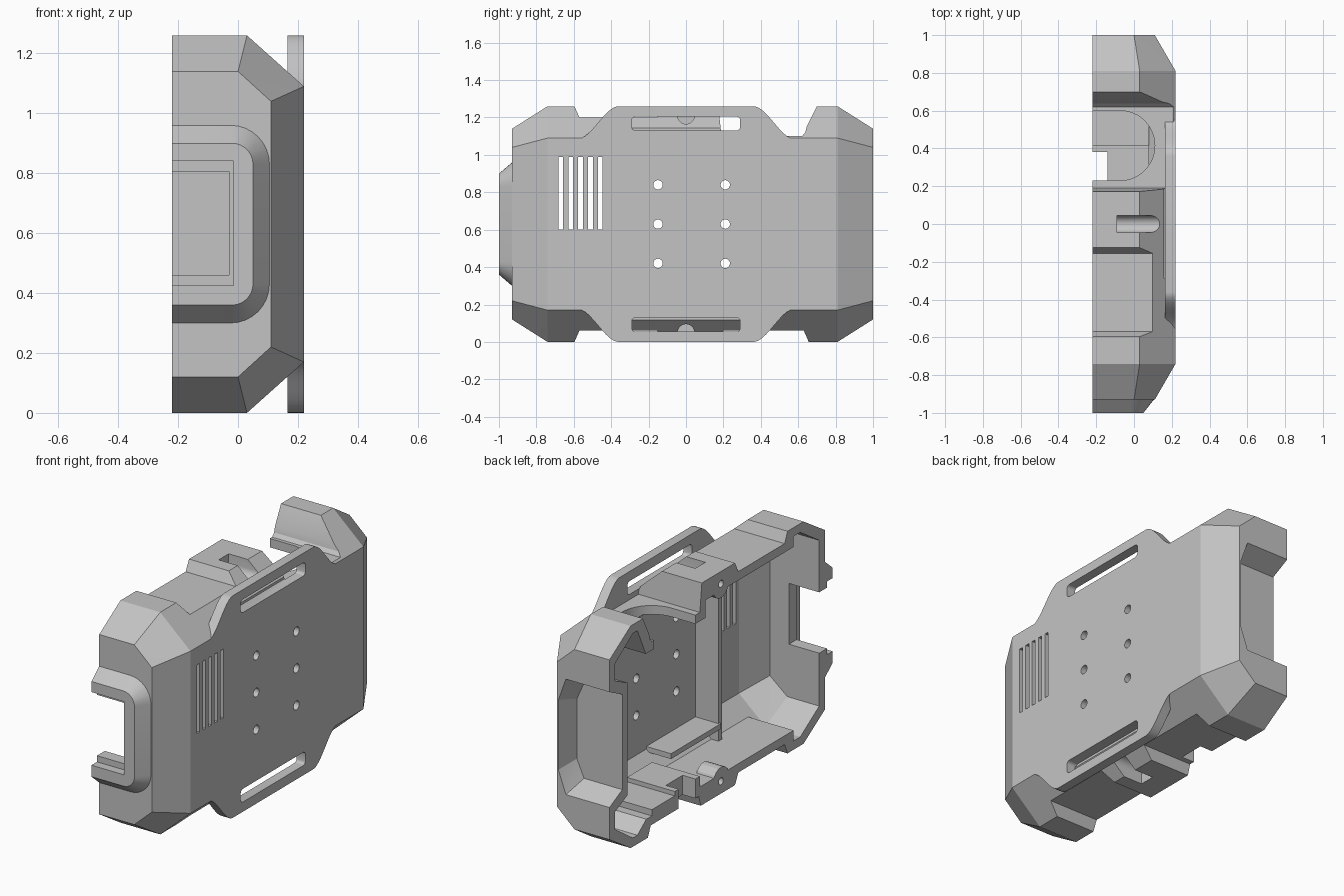
import bpy, bmesh, math
from mathutils import Vector

cube = bpy.data.objects.get("Cube")
if cube:
    bpy.data.objects.remove(cube, do_unlink=True)

grey = bpy.data.materials.new("matte_grey")
grey.use_nodes = True
grey.diffuse_color = (0.55, 0.55, 0.55, 1)
grey.node_tree.nodes["Principled BSDF"].inputs["Base Color"].default_value = (0.55, 0.55, 0.55, 1)

H = 1.26          # full height
OPEN = -0.4       # overshoot past the open side, trimmed at the end


def finish(name, bm):
    bmesh.ops.recalc_face_normals(bm, faces=bm.faces[:])
    mesh = bpy.data.meshes.new(name)
    bm.to_mesh(mesh)
    bm.free()
    mesh.materials.append(grey)
    obj = bpy.data.objects.new(name, mesh)
    bpy.context.scene.collection.objects.link(obj)
    return obj


def prism(name, pts, axis, a, b):
    """Extrude a 2D outline along an axis from a to b."""
    clean = []
    for p in pts:
        if not clean or (Vector(p) - Vector(clean[-1])).length > 1e-4:
            clean.append(p)
    if (Vector(clean[0]) - Vector(clean[-1])).length < 1e-4:
        clean.pop()
    place = {"x": lambda p: (a, p[0], p[1]),
             "y": lambda p: (p[0], a, p[1]),
             "z": lambda p: (p[0], p[1], a)}[axis]
    bm = bmesh.new()
    face = bm.faces.new([bm.verts.new(place(p)) for p in clean])
    out = bmesh.ops.extrude_face_region(bm, geom=[face])
    shift = Vector([(b - a) if k == axis else 0 for k in "xyz"])
    moved = [g for g in out["geom"] if isinstance(g, bmesh.types.BMVert)]
    bmesh.ops.translate(bm, verts=moved, vec=shift)
    return finish(name, bm)


def hull(name, pts):
    bm = bmesh.new()
    for p in pts:
        bm.verts.new(p)
    bmesh.ops.remove_doubles(bm, verts=bm.verts[:], dist=1e-4)
    bmesh.ops.convex_hull(bm, input=bm.verts[:])
    loose = [v for v in bm.verts if not v.link_faces]
    bmesh.ops.delete(bm, geom=loose, context="VERTS")
    bmesh.ops.dissolve_limit(bm, angle_limit=0.005, verts=bm.verts[:], edges=bm.edges[:])
    return finish(name, bm)


def box(name, x0, x1, y0, y1, z0, z1):
    return prism(name, [(x0, y0), (x1, y0), (x1, y1), (x0, y1)], "z", z0, z1)


def rounded(x0, x1, y0, y1, r, n=8):
    """Rounded rectangle outline."""
    pts = []
    for k, (cx, cy) in enumerate([(x1 - r, y1 - r), (x0 + r, y1 - r),
                                  (x0 + r, y0 + r), (x1 - r, y0 + r)]):
        for i in range(n + 1):
            t = math.pi / 2 * (k + i / n)
            pts.append((cx + r * math.cos(t), cy + r * math.sin(t)))
    return pts


def circle(y, z, r):
    return rounded(y - r, y + r, z - r, z + r, r, 5)


def flip(pts):
    """Mirror a (y, z) outline from top to bottom."""
    return [(y, H - z) for y, z in pts]


def section(y, zb, zt, xc, xo, dz):
    """Chamfered cross-section of the case at depth y."""
    return [(x, y, z) for x, z in [(OPEN, zb), (xc, zb), (xo, zb + dz),
                                   (xo, zt - dz), (xc, zt), (OPEN, zt)]]


def combine(target, tool, mode):
    mod = target.modifiers.new("join", "BOOLEAN")
    mod.operation = mode
    mod.solver = "EXACT"
    mod.object = tool
    bpy.context.view_layer.update()
    deps = bpy.context.evaluated_depsgraph_get()
    mesh = bpy.data.meshes.new_from_object(target.evaluated_get(deps))
    target.modifiers.clear()
    target.data = mesh
    bpy.data.objects.remove(tool, do_unlink=True)


# Outer chamfered block
case = hull("case_half",
            section(-0.93, 0.12, 1.14, 0.0, 0.11, 0.10) + section(-0.74, 0, H, 0.03, 0.22, 0.17)
            + section(0.81, 0, H, 0.03, 0.22, 0.17) + section(1.0, 0.12, 1.14, 0.0, 0.11, 0.10))


def cut(tool):
    combine(case, tool, "DIFFERENCE")


def add(tool):
    combine(case, tool, "UNION")


# Steps in the top and bottom between the end hoods and the centre bump
front_step = [(-0.605, 1.28), (-0.57, 1.2), (-0.155, 1.2), (-0.115, 1.28)]
low_step = [(0.175, 1.28), (0.2, 1.2), (0.63, 1.2), (0.665, 1.28)]
deck_step = [(0.17, 1.28), (0.19, 1.1), (0.62, 1.1), (0.638, 1.12), (0.645, 1.15), (0.71, 1.28)]
for outline in (front_step, flip(front_step), flip(low_step), deck_step):
    cut(prism("step_cutter", outline, "x", OPEN - 0.1, 0.3))

# Hollow inside
cut(hull("front_cavity", section(-0.88, 0.16, 1.10, -0.02, 0.09, 0.09)
         + section(-0.71, 0.05, 1.21, 0.0, 0.165, 0.145)
         + section(-0.65, 0.05, 1.21, 0.0, 0.165, 0.145)))
cut(hull("middle_cavity", section(-0.70, 0.11, 1.15, 0.065, 0.165, 0.085)
         + section(0.14, 0.11, 1.15, 0.065, 0.165, 0.085)))
cut(hull("deck_cavity", section(0.10, 0.11, 1.05, 0.065, 0.165, 0.085)
         + section(0.72, 0.11, 1.05, 0.065, 0.165, 0.085)))
cut(hull("back_cavity", section(0.67, 0.11, 1.04, 0.065, 0.165, 0.085)
         + section(0.75, 0.05, 1.21, 0.0, 0.165, 0.145)
         + section(0.79, 0.05, 1.21, 0.0, 0.165, 0.145)
         + section(0.95, 0.16, 1.10, -0.02, 0.075, 0.09)))

# Tapered finger recess with cut corners in the back end
add(hull("recess_backing", section(0.97, 0.25, 1.01, 0.07, 0.105, 0.12)
         + section(0.84, 0.31, 0.95, 0.05, 0.10, 0.10)))
cut(hull("recess_cutter", section(1.005, 0.30, 0.96, 0.055, 0.102, 0.13)
         + section(0.885, 0.36, 0.90, 0.02, 0.065, 0.10)))

# Raised rim with stepped port on the front end
rim = [(x, -0.91, z) for x, z in rounded(-0.8, 0.105, 0.30, 0.96, 0.13)]
rim += [(x, -0.93, z) for x, z in rounded(-0.8, 0.105, 0.30, 0.96, 0.13)]
rim += [(x, -1.0, z) for x, z in rounded(-0.8, 0.05, 0.36, 0.90, 0.07)]
add(hull("port_rim", rim))
cut(box("port_cutter", -1, -0.015, -1.1, -0.95, 0.425, 0.84))
cut(box("port_lip_cutter", -1, -0.03, -1.1, -0.8, 0.46, 0.805))

# Side plate with strap ears
edge = []
for i in range(17):
    t = i / 16
    edge.append((0.58 - 0.22 * t, 1.085 + 0.175 * t * t * (3 - 2 * t)))
top_edge = edge + [(-y, z) for y, z in reversed(edge)]
add(prism("strap_plate", top_edge + list(reversed(flip(top_edge))), "x", 0.165, 0.22))
strap_slot = rounded(-0.29, 0.29, 1.13, 1.205, 0.02, 4)
for outline in (strap_slot, flip(strap_slot)):
    cut(prism("strap_slot", outline, "x", 0.16, 0.3))

# Vent slots and mounting holes in the side plate
for i in range(5):
    y = -0.67 + i * 0.053
    cut(box("vent_cutter", 0.1, 0.3, y - 0.0125, y + 0.0125, 0.6, 0.99))
for y in (-0.15, 0.21):
    for z in (0.42, 0.63, 0.84):
        cut(prism("hole_cutter", circle(y, z, 0.025), "x", 0.1, 0.3))

# Screw bosses, grooves and holes in the centre bumps
groove = rounded(-0.045, 0.045, 1.165, 1.36, 0.045)
boss = circle(0, 1.18, 0.07)
screw = circle(0, 1.19, 0.02)
for shape in (list, flip):
    add(prism("screw_boss", shape(boss), "x", OPEN, -0.11))
    cut(prism("groove_cutter", shape(groove), "x", -0.09, 0.16))
    cut(prism("screw_cutter", shape(screw), "x", OPEN - 0.1, -0.13))

# Stepped floor blocks, notch beside them, round-ended opening in the deck
add(box("floor_block", OPEN, 0.08, 0.19, 0.415, 0.09, 0.17))
add(box("floor_block_low", OPEN, 0.08, 0.41, 0.62, 0.09, 0.145))
cut(box("floor_notch", -1, -0.14, 0.23, 0.38, -0.1, 0.3))
cut(prism("deck_opening", rounded(-1.0, 0.11, 0.23, 0.6, 0.184, 12), "z", 1.0, 1.2))

# Trim flush at the open side
cut(box("trim_cutter", -2, -0.22, -2, 2, -1, 3))

# Inner divider and battery shelf
divider = [(0.02, 0.1), (0.07, 0.1), (0.18, 0.19), (0.18, 1.07), (0.07, 1.16), (0.02, 1.16)]
prism("inner_divider", divider, "y", -0.35, -0.32)
box("inner_shelf", 0.01, 0.175, -0.33, 0.12, 0.18, 0.21)

# Smooth the rounded edges only
bpy.context.view_layer.update()
case.select_set(True)
bpy.context.view_layer.objects.active = case
bpy.ops.object.shade_smooth_by_angle(angle=math.radians(14))
